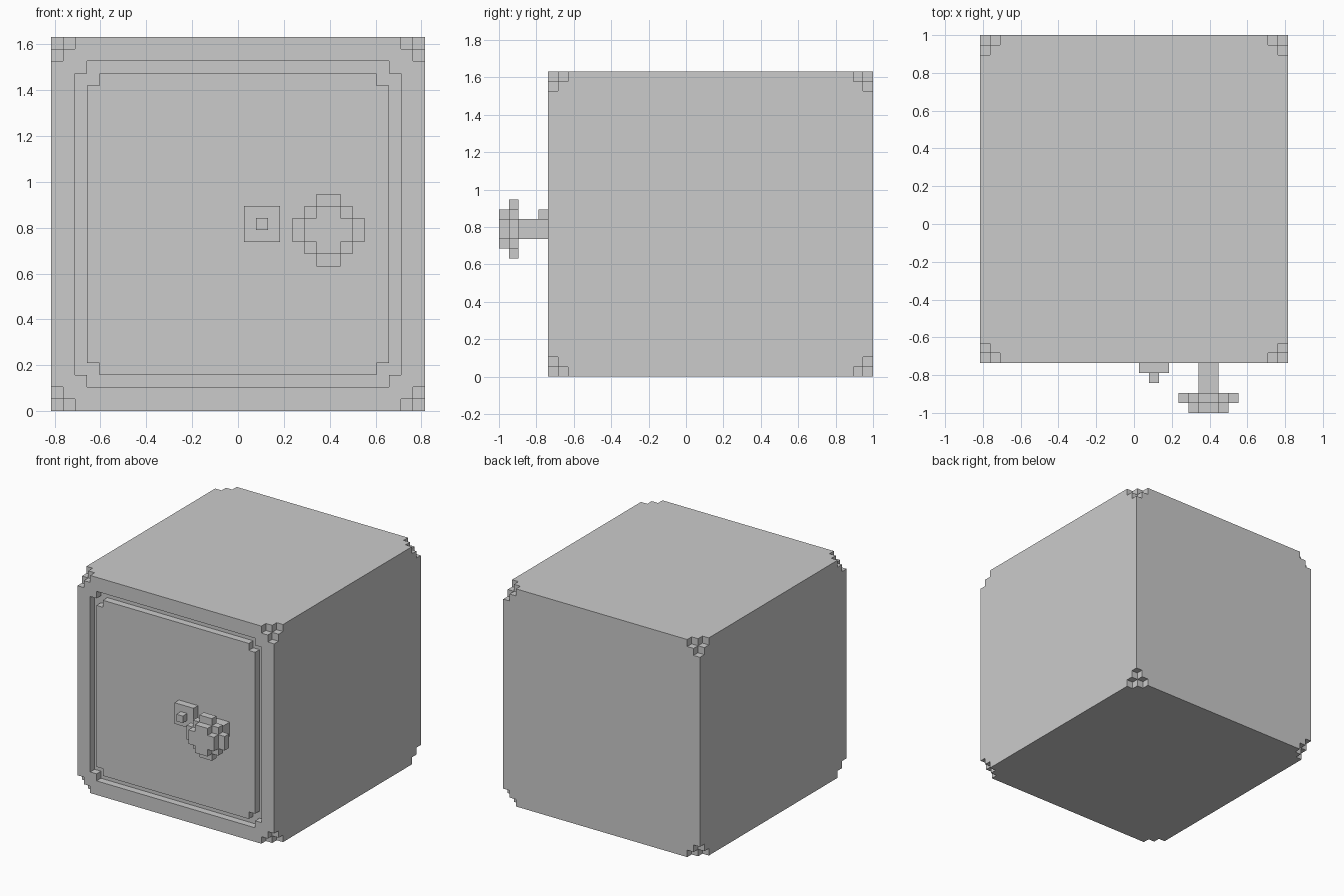
import bpy, bmesh
from itertools import product

if "Cube" in bpy.data.objects:
    bpy.data.objects.remove(bpy.data.objects["Cube"])

U = 1 / 19  # one voxel


def finish(name, bm):
    bmesh.ops.scale(bm, vec=(U, U, U), verts=bm.verts)
    bmesh.ops.recalc_face_normals(bm, faces=bm.faces)
    me = bpy.data.meshes.new(name)
    bm.to_mesh(me)
    bm.free()
    ob = bpy.data.objects.new(name, me)
    bpy.context.collection.objects.link(ob)
    return ob


def add_box(bm, lo, hi):
    vs = bmesh.ops.create_cube(bm, size=1)["verts"]
    for v in vs:
        for a in range(3):
            v.co[a] = hi[a] if v.co[a] > 0 else lo[a]


def box(name, lo, hi):
    bm = bmesh.new()
    add_box(bm, lo, hi)
    return finish(name, bm)


def stepped_slab(name, cx, cz, half, steps, y0, y1):
    """Square slab in the xz plane with stair-stepped corners."""
    q = []
    for i in range(steps):
        q += [(half - i, half - steps + i), (half - i - 1, half - steps + i)]
    q.append((half - steps, half))
    r = q[::-1]
    pts = (q + [(-x, z) for x, z in r] + [(-x, -z) for x, z in q]
           + [(x, -z) for x, z in r])
    bm = bmesh.new()
    face = bm.faces.new([bm.verts.new((cx + x, y0, cz + z)) for x, z in pts])
    ext = bmesh.ops.extrude_face_region(bm, geom=[face])["geom"]
    bmesh.ops.translate(bm, vec=(0, y1 - y0, 0),
                        verts=[g for g in ext if isinstance(g, bmesh.types.BMVert)])
    return finish(name, bm)


def cut(target, cutter):
    mod = target.modifiers.new("cut", 'BOOLEAN')
    mod.operation, mod.solver, mod.object = 'DIFFERENCE', 'EXACT', cutter
    bpy.context.view_layer.objects.active = target
    bpy.ops.object.modifier_apply(modifier=mod.name)
    bpy.data.objects.remove(cutter)


# Safe body
body = box("safe_body", (-15.5, -14, 0), (15.5, 19, 31))

# Stepped corners: one short bar per axis at each corner
for axis in range(3):
    bm = bmesh.new()
    h = [2 if a == axis else 1 for a in range(3)]
    for c in product((-15.5, 15.5), (-14, 19), (0, 31)):
        add_box(bm, [c[a] - h[a] for a in range(3)], [c[a] + h[a] for a in range(3)])
    cut(body, finish("corner_cutter", bm))

# Door recess and the door panel inside it, leaving a groove all round
cut(body, stepped_slab("recess_cutter", 0, 15.5, 13.5, 1, -15, -13))
stepped_slab("door", 0, 15.5, 12.5, 1, -14, -13)

# Lock plate and its button
box("lock_plate", (0.5, -15, 14), (3.5, -14, 17))
box("lock_button", (1.5, -16, 15), (2.5, -15, 16))

# Wheel handle
box("handle_shaft", (6.5, -17, 14), (8.5, -14, 16))
stepped_slab("handle_wheel", 7.5, 15, 3, 2, -18, -17)
stepped_slab("handle_cap", 7.5, 15, 2, 1, -19, -18)
